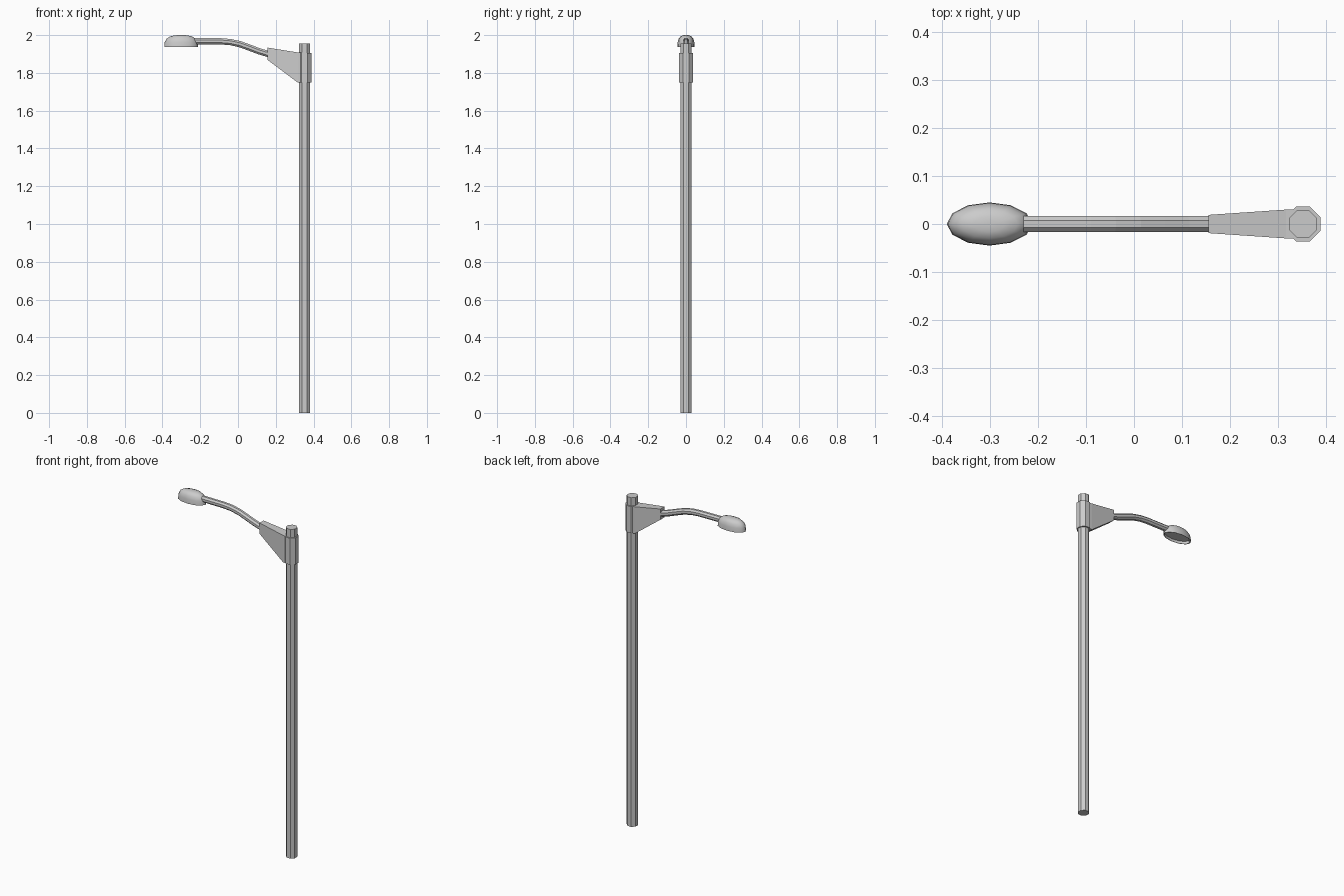
import bpy, bmesh, math
from mathutils import Vector

if "Cube" in bpy.data.objects:
    bpy.data.objects.remove(bpy.data.objects["Cube"])

POLE_X = 0.352


def finish(bm, name):
    bmesh.ops.recalc_face_normals(bm, faces=bm.faces)
    me = bpy.data.meshes.new(name)
    bm.to_mesh(me)
    bm.free()
    ob = bpy.data.objects.new(name, me)
    bpy.context.collection.objects.link(ob)
    return ob


def loft(name, rings):
    """Skin a list of equal-length rings and cap both ends."""
    bm = bmesh.new()
    vs = [[bm.verts.new(p) for p in r] for r in rings]
    n = len(vs[0])
    for a, b in zip(vs, vs[1:]):
        for i in range(n):
            j = (i + 1) % n
            bm.faces.new((a[i], a[j], b[j], b[i]))
    bm.faces.new(vs[0][::-1])
    bm.faces.new(vs[-1])
    return finish(bm, name)


def ring(cx, z, rx, ry, n, offset=0.0):
    return [(cx + rx * math.cos(offset + math.tau * i / n),
             ry * math.sin(offset + math.tau * i / n), z) for i in range(n)]


def octagon_prism(name, apothem, z0, z1):
    r = apothem / math.cos(math.pi / 8)
    return loft(name, [ring(POLE_X, z, r, r, 8, math.pi / 8) for z in (z0, z1)])


# Pole and the collar around its top
octagon_prism("pole", 0.029, 0.0, 1.955)
octagon_prism("collar", 0.036, 1.748, 1.906)

# Tapered bracket between collar and arm
loft("bracket", [[(x, -w, zb), (x, w, zb), (x, w, zt), (x, -w, zt)]
                 for x, w, zb, zt in ((0.155, 0.019, 1.870, 1.934),
                                      (0.317, 0.030, 1.748, 1.908),
                                      (0.350, 0.030, 1.748, 1.906))])

# Curved arm: octagonal section swept along a path in the xz plane
path = [Vector((x, 0, z)) for x, z in (
    (-0.23, 1.968), (-0.09, 1.967), (-0.04, 1.963), (0.01, 1.952),
    (0.06, 1.934), (0.11, 1.915), (0.17, 1.897))]
arm_r = 0.0165 / math.cos(math.pi / 8)
rings = []
for i, p in enumerate(path):
    t = (path[min(i + 1, len(path) - 1)] - path[max(i - 1, 0)]).normalized()
    up = Vector((-t.z, 0, t.x))
    angles = [math.pi / 8 + k * math.pi / 4 for k in range(8)]
    rings.append([p + Vector((0, 1, 0)) * arm_r * math.cos(a) + up * arm_r * math.sin(a)
                  for a in angles])
loft("arm", rings)

# Domed lamp head with a recessed underside
lamp_profile = ((0.93, 1.952), (0.95, 1.937), (1.0, 1.937), (0.975, 1.963),
                (0.86, 1.981), (0.66, 1.993), (0.36, 1.999), (0.08, 2.0))
lamp = loft("lamp_head", [ring(-0.301, z, 0.089 * s, 0.045 * s, 12)
                          for s, z in lamp_profile])
bpy.context.view_layer.objects.active = lamp
lamp.select_set(True)
bpy.ops.object.shade_smooth_by_angle(angle=math.radians(50))
